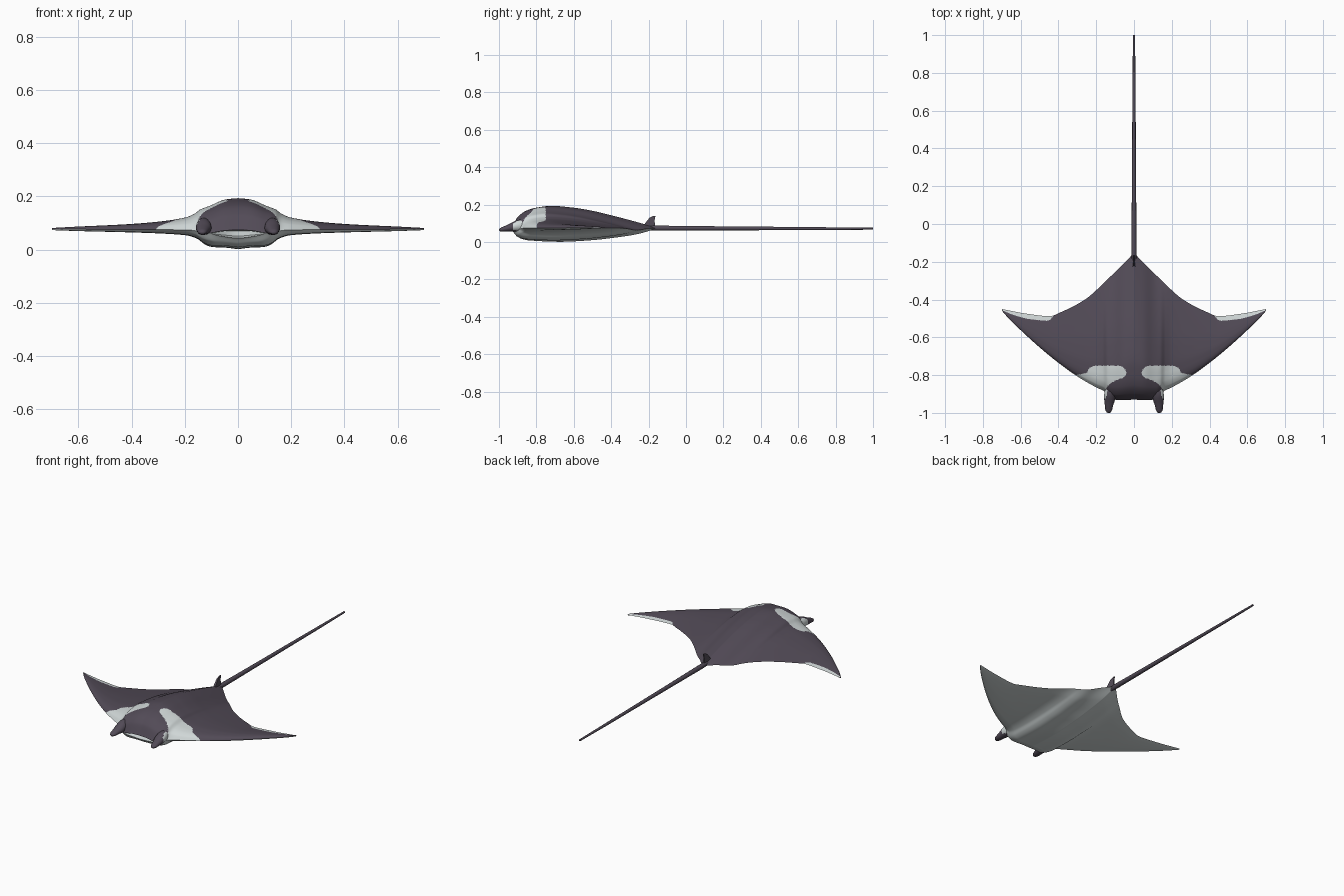
import bpy, bmesh, math

if "Cube" in bpy.data.objects:
    bpy.data.objects.remove(bpy.data.objects["Cube"])


def material(name, rgb):
    m = bpy.data.materials.new(name)
    m.diffuse_color = (*rgb, 1)
    m.use_nodes = True
    m.node_tree.nodes["Principled BSDF"].inputs["Base Color"].default_value = m.diffuse_color
    return m


DARK = material("dark_plum_skin", (0.085, 0.070, 0.095))
WHITE = material("pale_skin", (0.64, 0.69, 0.69))


def curve(*pts):
    """Smooth shape-preserving function through (x, value) points."""
    n = len(pts)
    sec = [(pts[i + 1][1] - pts[i][1]) / (pts[i + 1][0] - pts[i][0]) for i in range(n - 1)]
    tan = [sec[0]]
    for a, b in zip(sec, sec[1:]):
        tan.append(2 * a * b / (a + b) if a * b > 0 else 0)
    tan.append(sec[-1])

    def f(x):
        x = min(max(x, pts[0][0]), pts[-1][0])
        i = 0
        while i < n - 2 and x > pts[i + 1][0]:
            i += 1
        h = pts[i + 1][0] - pts[i][0]
        t = (x - pts[i][0]) / h
        return ((2 * t**3 - 3 * t**2 + 1) * pts[i][1] + (t**3 - 2 * t**2 + t) * h * tan[i]
                + (3 * t**2 - 2 * t**3) * pts[i + 1][1] + (t**3 - t**2) * h * tan[i + 1])
    return f


def finish(name, bm, mats, mirror=False):
    bmesh.ops.remove_doubles(bm, verts=bm.verts, dist=1e-5)
    bmesh.ops.recalc_face_normals(bm, faces=bm.faces)
    me = bpy.data.meshes.new(name)
    bm.to_mesh(me)
    bm.free()
    for m in mats:
        me.materials.append(m)
    ob = bpy.data.objects.new(name, me)
    bpy.context.collection.objects.link(ob)
    bpy.ops.object.select_all(action='DESELECT')
    ob.select_set(True)
    bpy.context.view_layer.objects.active = ob
    bpy.ops.object.shade_smooth_by_angle(angle=math.radians(40))
    if mirror:
        ob.modifiers.new("mirror", 'MIRROR').merge_threshold = 1e-4
    return ob


# Planform of the disc
front_edge = curve((0, -.93), (.08, -.932), (.12, -.925), (.14, -.91), (.155, -.888),
                   (.2, -.865), (.3, -.807), (.4, -.735), (.5, -.653), (.6, -.562),
                   (.67, -.493), (.7, -.458))
rear_edge = curve((0, -.15), (.03, -.185), (.13, -.283), (.26, -.40), (.39, -.468),
                  (.445, -.488), (.58, -.473), (.7, -.45))
# Thickness across the span and along the chord
top_span = curve((0, .12), (.05, .116), (.1, .104), (.14, .085), (.165, .062), (.2, .046),
                 (.3, .03), (.4, .021), (.5, .015), (.6, .01), (.7, .004))
top_chord = curve((0, 0), (.04, .5), (.1, .79), (.167, .92), (.27, 1), (.42, .92),
                  (.55, .78), (.68, .58), (.81, .36), (.94, .12), (1, 0))
low_span = curve((0, .072), (.05, .064), (.1, .053), (.13, .042), (.15, .03), (.2, .02),
                 (.3, .014), (.4, .011), (.6, .007), (.7, .004))
low_chord = curve((0, 0), (.04, .6), (.12, .9), (.33, 1), (.55, .88), (.7, .7),
                  (.85, .45), (1, 0))
# Edges of the pale markings
patch_rear = curve((.038, -.79), (.05, -.765), (.08, -.75), (.2, -.75), (.235, -.762),
                   (.252, -.788), (.33, -.802))
patch_front = curve((.038, -.79), (.05, -.81), (.1, -.83), (.14, -.86), (.153, -.885), (.158, -1))
tip_front = curve((.42, -.48), (.455, -.512), (.55, -.504), (.63, -.484), (.7, -.457))


def top_colour(x, y):
    if .038 < x < .33 and patch_front(x) < y < patch_rear(x):
        return 1
    return 1 if x > .42 and y > tip_front(x) else 0


# Disc: half of the body and one wing, mirrored
NX, NY = 170, 140
bm = bmesh.new()
upper, lower, mouth = [], [], []
for i in range(NX + 1):
    x = .7 * i / NX
    yf, yr = front_edge(x), rear_edge(x)
    gap = max(0, 1 - (x / .105) ** 2)
    edge = .073 + .004 * x / .7 - .011 * math.exp(-((x - .11) / .045) ** 2)
    up, lo = [], []
    for j in range(NY + 1):
        v = (j / NY) ** 1.4
        y = yf + (yr - yf) * v
        lip = gap * max(0, 1 - v / .12)
        up.append(bm.verts.new((x, y, edge + top_span(x) * top_chord(v))))
        lo.append(bm.verts.new((x, y + .018 * lip,
                                edge - .03 * lip - low_span(x) * low_chord(v) * (1 - .35 * lip))))
    upper.append(up)
    lower.append(lo)
    mouth.append([up[0], bm.verts.new((x, yf + .055 * gap, edge - .003 * gap)),
                  bm.verts.new((x, yf + .055 * gap, edge - .022 * gap)), lo[0]])


def skin(grid, colour):
    for a, b in zip(grid, grid[1:]):
        for j in range(len(a) - 1):
            f = bm.faces.new((a[j], b[j], b[j + 1], a[j + 1]))
            c = f.calc_center_median()
            f.material_index = colour(c.x, c.y)


skin(upper, top_colour)
skin(lower, lambda x, y: 1)
skin([m for m in mouth if m[0].co.x < .115], lambda x, y: 1)
skin([upper[-1], lower[-1]], lambda x, y: 0)          # wing tip cap
finish("disc_body", bm, (DARK, WHITE), mirror=True)


def loft(name, rings, sides, colour=lambda f: 0, mirror=False):
    """Ellipse rings (x, y, z, half width, half height) along y."""
    bm = bmesh.new()
    loops = [[bm.verts.new((x + rx * math.cos(k * math.tau / sides), y,
                            z + rz * math.sin(k * math.tau / sides))) for k in range(sides)]
             for x, y, z, rx, rz in rings]
    for a, b in zip(loops, loops[1:]):
        for k in range(sides):
            bm.faces.new((a[k], a[k - 1], b[k - 1], b[k]))
    bm.faces.new(loops[0])
    bm.faces.new(loops[-1])
    bmesh.ops.recalc_face_normals(bm, faces=bm.faces)
    for f in bm.faces:
        f.material_index = colour(f)
    return finish(name, bm, (DARK, WHITE), mirror)


# Horn-like fins beside the mouth, pale on the outer root
loft("head_fin", [(.12, -.85, .09, .025, .03), (.128, -.89, .088, .029, .031),
                  (.129, -.91, .085, .029, .029), (.129, -.925, .081, .029, .026),
                  (.130, -.94, .077, .027, .022), (.132, -.955, .073, .023, .018),
                  (.134, -.985, .067, .018, .012), (.134, -.997, .065, .011, .007),
                  (.134, -1.0, .065, .004, .003)], 24, mirror=True,
     colour=lambda f: int(f.normal.x > .6 and f.calc_center_median().y > -.926))

# Whip tail
loft("tail", [(0, -.24, .075, .012, .012), (0, -.15, .074, .014, .014),
              (0, .1, .073, .012, .012), (0, .5, .072, .0095, .0095),
              (0, .75, .071, .008, .008), (0, 1, .071, .0055, .0055)], 10)

# Small dorsal fin at the tail root
bm = bmesh.new()
outline = [(-.23, .085), (-.212, .108), (-.195, .13), (-.175, .14), (-.163, .14),
           (-.168, .115), (-.165, .075), (-.22, .07)]
half = [.007, .006, .004, .002, .002, .003, .005, .007]
left = [bm.verts.new((-w, y, z)) for w, (y, z) in zip(half, outline)]
right = [bm.verts.new((w, y, z)) for w, (y, z) in zip(half, outline)]
bm.faces.new(left)
bm.faces.new(right)
for k in range(len(outline)):
    bm.faces.new((left[k - 1], left[k], right[k], right[k - 1]))
finish("dorsal_fin", bm, (DARK,))
